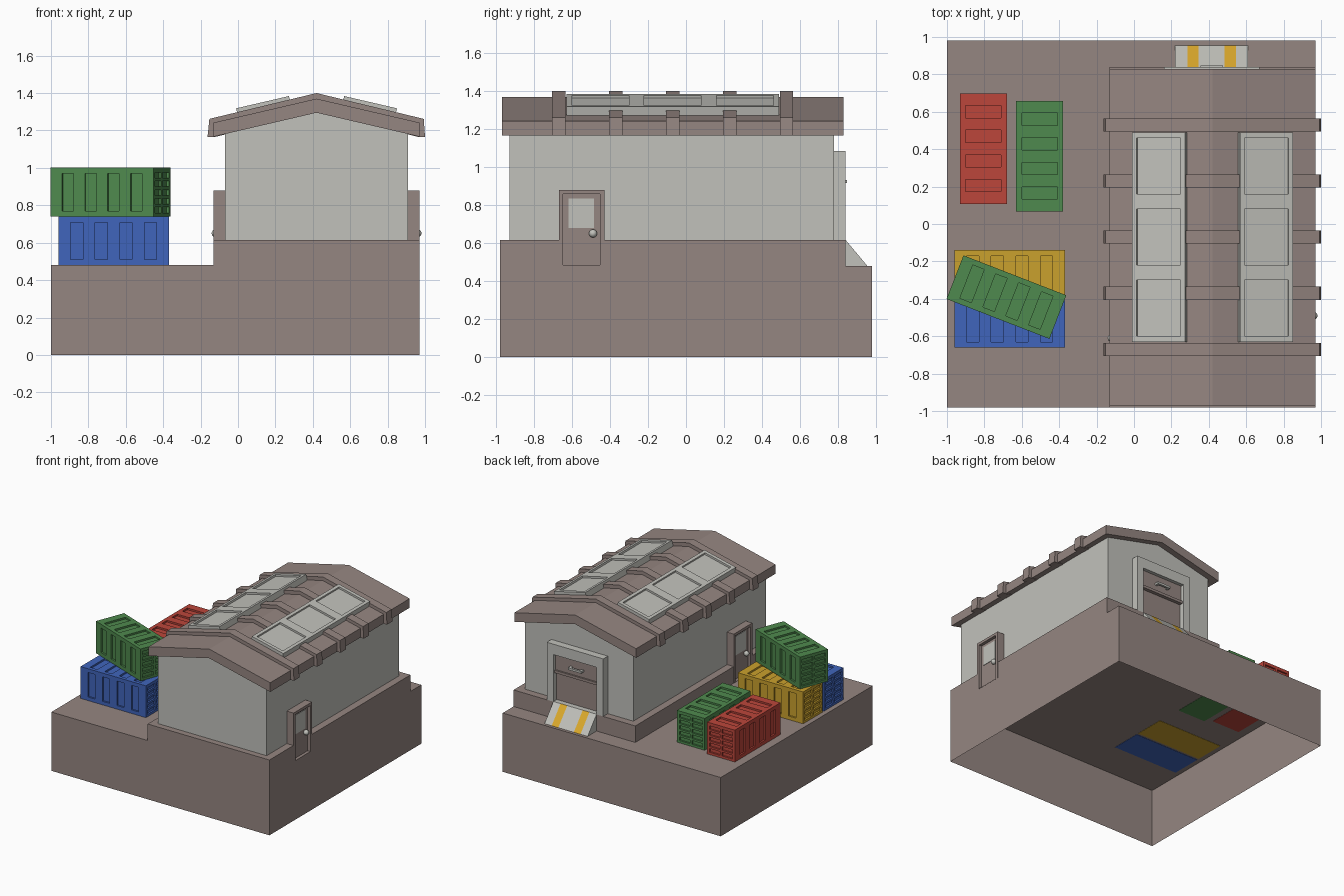
import bpy, bmesh, math
from mathutils import Matrix, Vector

if "Cube" in bpy.data.objects:
    bpy.data.objects.remove(bpy.data.objects["Cube"])


def material(name, hexcol):
    m = bpy.data.materials.new(name)
    lin = []
    for i in (0, 2, 4):
        c = int(hexcol[i:i + 2], 16) / 255
        lin.append(c / 12.92 if c <= 0.04045 else ((c + 0.055) / 1.055) ** 2.4)
    m.diffuse_color = (*lin, 1)
    m.use_nodes = True
    m.node_tree.nodes["Principled BSDF"].inputs["Base Color"].default_value = m.diffuse_color
    return m


BROWN = material("brown_grey", "958681")
GREY = material("light_grey", "c1c1bb")
RED = material("red", "bc463b")
GREEN = material("green", "4f8a4e")
BLUE = material("blue", "4065bc")
YELLOW = material("yellow", "caa12d")
STRIPE = material("stripe_yellow", "dba92c")


def finish(bm, name, mat, matrix=None):
    me = bpy.data.meshes.new(name)
    if matrix is not None:
        bm.transform(matrix)
    bm.to_mesh(me)
    bm.free()
    me.materials.append(mat)
    ob = bpy.data.objects.new(name, me)
    bpy.context.collection.objects.link(ob)
    return ob


def panel_box(name, mat, size, matrix, spec={}, skip=()):
    """Centred box; spec[(axis, sign)] = (u cuts, v cuts, depth): odd/odd cells are recessed."""
    bm = bmesh.new()
    half = [s / 2 for s in size]
    for a in range(3):
        ua, va = (a + 1) % 3, (a + 2) % 3
        for sign in (-1, 1):
            if (a, sign) in skip:
                continue
            us, vs, depth = spec.get((a, sign), ([], [], 0))
            us = [-half[ua], *us, half[ua]]
            vs = [-half[va], *vs, half[va]]

            def quad(pts):
                vv = []
                for u, v, d in pts:
                    p = [0, 0, 0]
                    p[ua], p[va], p[a] = u, v, sign * (half[a] - d)
                    vv.append(bm.verts.new(p))
                bm.faces.new(vv if sign > 0 else vv[::-1])

            for i in range(len(us) - 1):
                for j in range(len(vs) - 1):
                    c = [(us[i], vs[j]), (us[i + 1], vs[j]), (us[i + 1], vs[j + 1]), (us[i], vs[j + 1])]
                    d = depth if i % 2 and j % 2 else 0
                    quad([(u, v, d) for u, v in c])
                    if d:
                        for k in range(4):
                            p, q = c[k], c[(k + 1) % 4]
                            quad([(*p, 0), (*q, 0), (*q, d), (*p, d)])
    bmesh.ops.remove_doubles(bm, verts=bm.verts, dist=1e-5)
    return finish(bm, name, mat, matrix)


def box(name, mat, x0, x1, y0, y1, z0, z1, spec={}, skip=()):
    centre = Vector(((x0 + x1) / 2, (y0 + y1) / 2, (z0 + z1) / 2))
    return panel_box(name, mat, (x1 - x0, y1 - y0, z1 - z0), Matrix.Translation(centre), spec, skip)


def prism(name, mat, pts, lo, hi, axis):
    """Profile extruded along x (points are y, z) or along y (points are x, z)."""
    bm = bmesh.new()
    rings = [[bm.verts.new((t, a, b) if axis == "x" else (a, t, b)) for a, b in pts] for t in (lo, hi)]
    n = len(pts)
    bm.faces.new(rings[0])
    bm.faces.new(rings[1])
    for i in range(n):
        j = (i + 1) % n
        bm.faces.new((rings[0][i], rings[0][j], rings[1][j], rings[1][i]))
    bmesh.ops.recalc_face_normals(bm, faces=bm.faces)
    return finish(bm, name, mat)


# Hollow base, open underneath, and the raised plinth with door notches
box("base", BROWN, -1.0, 0.97, -0.98, 0.98, 0, 0.48, skip=[(2, -1)])
box("plinth_front", BROWN, -0.13, 0.97, -0.98, -0.67, 0.48, 0.615, skip=[(2, -1)])
box("plinth_back", BROWN, -0.13, 0.97, -0.43, 0.84, 0.48, 0.615, skip=[(2, -1)])
box("plinth_middle", BROWN, -0.07, 0.91, -0.67, -0.43, 0.48, 0.615, skip=[(2, -1)])

# Walls, roof and roof ribs
prism("walls", GREY, [(-0.07, 0.615), (0.91, 0.615), (0.91, 1.19), (0.42, 1.31), (-0.07, 1.19)],
      -0.93, 0.78, "y")
prism("roof", BROWN, [(-0.13, 1.167), (-0.13, 1.242), (0.42, 1.37), (0.97, 1.242), (0.97, 1.167),
                      (0.42, 1.295)], -0.97, 0.83, "y")
for k in range(5):
    y = -0.67 + 0.3 * k
    prism(f"roof_rib_{k + 1}", BROWN,
          [(-0.163, 1.165), (-0.153, 1.262), (0.42, 1.4), (0.993, 1.262), (1.0, 1.165),
           (0.965, 1.165), (0.42, 1.3), (-0.125, 1.165)], y - 0.035, y + 0.035, "y")

# Skylights with three sunken panes on each slope
for side, x, s in (("left", 0.138, -1), ("right", 0.702, 1)):
    panel_box(f"skylight_{side}", GREY, (0.29, 1.12, 0.06),
              Matrix.Translation((x, -0.07, 1.322)) @ Matrix.Rotation(s * 0.228, 4, "Y"),
              {(2, 1): ([-0.12, 0.12], [-0.53, -0.23, -0.15, 0.15, 0.23, 0.53], 0.015)})

# Side doors: frame with sunken leaf, window and knob, turned half round for the left side
for side, turn in (("right", 0), ("left", math.pi)):
    place = Matrix.Translation((0.42, -0.55, 0)) @ Matrix.Rotation(turn, 4, "Z")
    panel_box(f"door_{side}", BROWN, (0.07, 0.24, 0.4), place @ Matrix.Translation((0.516, 0, 0.68)),
              {(0, 1): ([-0.097, 0.097], [-0.197, 0.178], 0.025)})
    panel_box(f"door_window_{side}", GREY, (0.008, 0.135, 0.155),
              place @ Matrix.Translation((0.526, -0.002, 0.757)))
    bm = bmesh.new()
    bmesh.ops.create_uvsphere(bm, u_segments=16, v_segments=10, radius=0.021)
    for f in bm.faces:
        f.smooth = True
    finish(bm, f"door_knob_{side}", GREY, place @ Matrix.Translation((0.54, 0.06, 0.65)))

# Loading door at the back
box("loading_frame", GREY, 0.16, 0.67, 0.775, 0.84, 0.615, 1.085,
    {(1, 1): ([-0.234, 0.15], [-0.195, 0.195], 0.05)})
box("loading_door_lower", BROWN, 0.22, 0.61, 0.78, 0.797, 0.617, 0.86)
box("loading_door_upper", BROWN, 0.22, 0.61, 0.78, 0.812, 0.86, 1.0)
box("loading_door_lip", BROWN, 0.22, 0.61, 0.78, 0.825, 0.845, 0.867)
box("handle_bar", GREY, 0.355, 0.475, 0.83, 0.847, 0.915, 0.932)
for n, x in (("left", 0.365), ("right", 0.465)):
    box(f"handle_post_{n}", GREY, x - 0.01, x + 0.01, 0.805, 0.835, 0.915, 0.932)

# Striped loading ramp
edges = [0.22, 0.285, 0.345, 0.485, 0.545, 0.61]
for i in range(5):
    prism(f"ramp_strip_{i + 1}", STRIPE if i % 2 else GREY,
          [(0.838, 0.48), (0.955, 0.48), (0.84, 0.617)], edges[i], edges[i + 1], "x")

# Shipping containers with ribbed sides and top and slatted ends
ribs = [-0.23 + 0.46 * i / 7 for i in range(8)]
rows = [-0.11 + 0.22 * i / 13 * 1.0 + o for i in (0, 2.75, 5.5, 8.25, 11) for o in (0, 0.03)]
spec = {(1, s): ([-0.1, 0.1], ribs, 0.014) for s in (-1, 1)}
spec.update({(0, s): ([-0.105, -0.01, 0.01, 0.105], rows, 0.014) for s in (-1, 1)})
spec[(2, 1)] = (ribs, [-0.095, 0.095], 0.014)
for name, mat, x, y, z, deg in (
        ("red_container", RED, -0.805, 0.403, 0.609, 90),
        ("green_container", GREEN, -0.505, 0.363, 0.609, 90),
        ("yellow_container", YELLOW, -0.665, -0.265, 0.609, 0),
        ("blue_container", BLUE, -0.665, -0.535, 0.609, 0),
        ("stacked_container", GREEN, -0.682, -0.391, 0.87, -21.2)):
    panel_box(name, mat, (0.59, 0.25, 0.262),
              Matrix.Translation((x, y, z)) @ Matrix.Rotation(math.radians(deg), 4, "Z"), spec)
